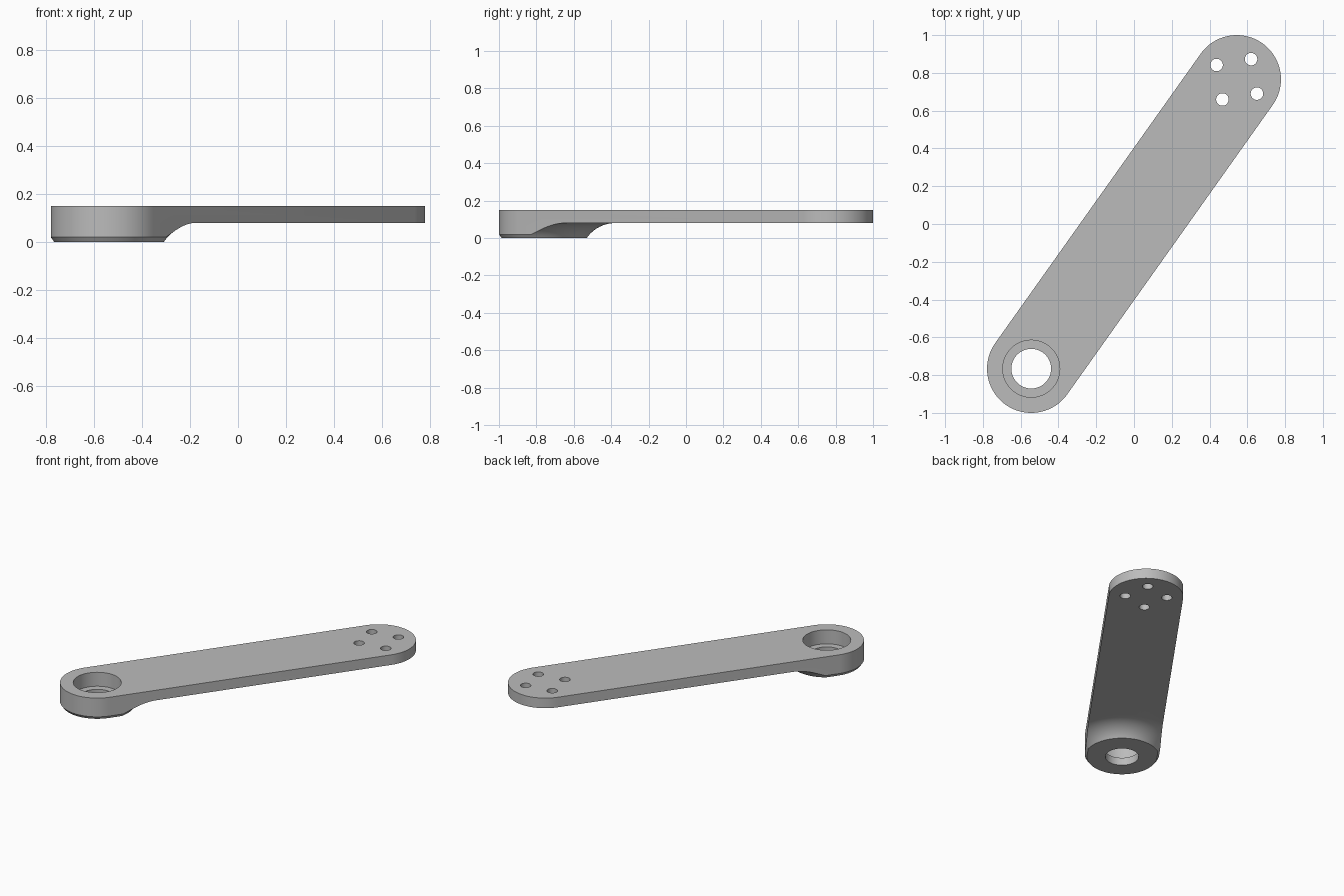
import bpy, bmesh
from math import sin, cos, pi, atan2, sqrt
from mathutils import Vector

if "Cube" in bpy.data.objects:
    bpy.data.objects.remove(bpy.data.objects["Cube"])

RADIUS, TOP, ARM_BOTTOM = 0.234, 0.15, 0.08
BOSS = Vector((-0.544, -0.766, 0))
TIP = -BOSS
HEADING = atan2(TIP.y, TIP.x)
SEGMENTS = 96


def loft(name, rings, wrap=False):
    """Skin a list of equal rings; cap the ends, or join last to first."""
    bm = bmesh.new()
    loops = [[bm.verts.new(p) for p in ring] for ring in rings]
    pairs = list(zip(loops, loops[1:]))
    if wrap:
        pairs.append((loops[-1], loops[0]))
    else:
        bm.faces.new(loops[0])
        bm.faces.new(loops[-1])
    for a, b in pairs:
        for i in range(len(a)):
            j = (i + 1) % len(a)
            bm.faces.new((a[i], a[j], b[j], b[i]))
    bmesh.ops.recalc_face_normals(bm, faces=bm.faces)
    mesh = bpy.data.meshes.new(name)
    bm.to_mesh(mesh)
    bm.free()
    obj = bpy.data.objects.new(name, mesh)
    bpy.context.collection.objects.link(obj)
    return obj


def arc(center, r, z, start, sweep, steps):
    return [center + Vector((r * cos(start + sweep * i / steps),
                             r * sin(start + sweep * i / steps), z))
            for i in range(steps + 1)]


def lathe(name, center, profile, wrap=False):
    rings = [arc(center, r, z, HEADING, 2 * pi, SEGMENTS)[:-1] for r, z in profile]
    return loft(name, rings, wrap)


def capsule_ring(r, z):
    half = SEGMENTS // 2
    return (arc(TIP, r, z, HEADING - pi / 2, pi, half)
            + arc(BOSS, r, z, HEADING + pi / 2, pi, half))


# Rounded bar with a chamfered lower edge
arm = loft("arm", [capsule_ring(RADIUS - 0.014, 0), capsule_ring(RADIUS, 0.02),
                   capsule_ring(RADIUS, TOP)])

# Cutter that thins the arm and leaves a concave fillet around the boss
SWEEP_R, FILLET_END = 0.186, 0.388
profile = [(RADIUS + 0.001, -0.1)]
for i in range(17):
    z = ARM_BOTTOM * (1 - (1 - i / 16) ** 2)
    drop = SWEEP_R - (ARM_BOTTOM - z)
    profile.append((FILLET_END - sqrt(max(SWEEP_R ** 2 - drop ** 2, 0)), z))
profile += [(3, ARM_BOTTOM), (3, -0.1)]
cutters = [lathe("underside_cutter", BOSS, profile, wrap=True)]

# Stepped bore through the boss
cutters.append(lathe("bore_cutter", BOSS, [(0.105, -0.1), (0.105, 0.053),
                                           (0.151, 0.053), (0.151, 0.3)]))

# Four bolt holes in the tip
for i in range(4):
    a = HEADING + i * pi / 2
    spot = TIP + Vector((cos(a), sin(a), 0)) * 0.131
    cutters.append(lathe("bolt_hole_cutter", spot, [(0.033, -0.1), (0.033, 0.3)]))

# Apply the cuts
bpy.context.view_layer.objects.active = arm
arm.select_set(True)
for cutter in cutters:
    cutter.hide_render = True
    mod = arm.modifiers.new("cut", 'BOOLEAN')
    mod.operation, mod.solver, mod.object = 'DIFFERENCE', 'EXACT', cutter
    bpy.ops.object.modifier_apply(modifier=mod.name)
    bpy.data.objects.remove(cutter)

# Plain grey finish
grey = bpy.data.materials.new("plain grey")
grey.use_nodes = True
color = (0.5, 0.5, 0.5, 1)
grey.diffuse_color = color
grey.node_tree.nodes["Principled BSDF"].inputs["Base Color"].default_value = color
arm.data.materials.clear()
arm.data.materials.append(grey)
bpy.ops.object.shade_smooth_by_angle(angle=0.5)
